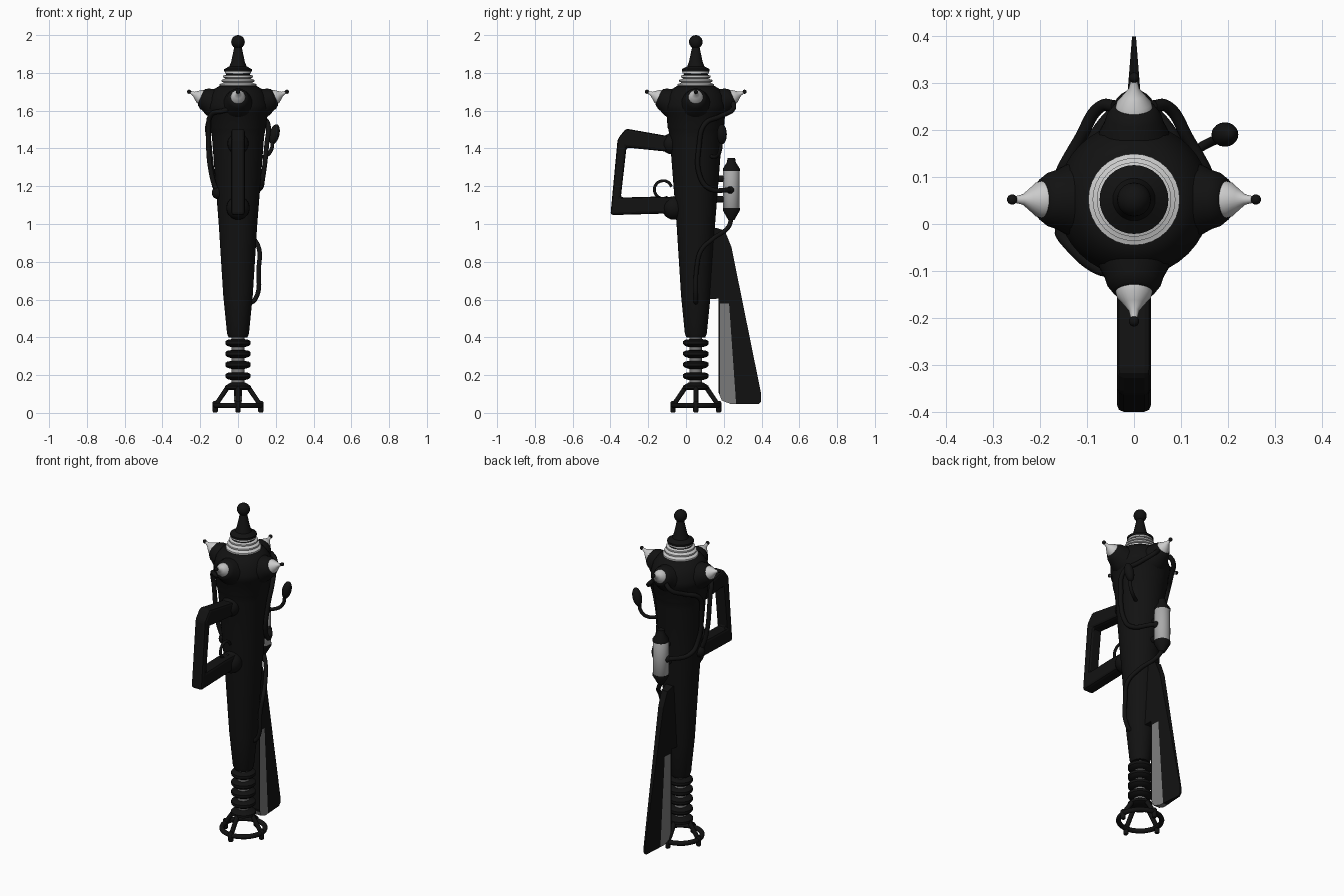
import bpy, bmesh, math
from mathutils import Vector, Matrix

cube = bpy.data.objects.get("Cube")
if cube:
    bpy.data.objects.remove(cube)

AXIS_Y = 0.052


def material(name, value):
    m = bpy.data.materials.new(name)
    m.use_nodes = True
    col = (value, value, value, 1)
    m.diffuse_color = col
    m.node_tree.nodes["Principled BSDF"].inputs["Base Color"].default_value = col
    return m


BLACK = material("black metal", 0.006)
WHITE = material("white enamel", 0.6)
SILVER = material("silver", 0.4)
GREY = material("grey", 0.2)


def finish(name, bm, mats, smooth=True):
    bmesh.ops.recalc_face_normals(bm, faces=bm.faces)
    me = bpy.data.meshes.new(name)
    bm.to_mesh(me)
    bm.free()
    ob = bpy.data.objects.new(name, me)
    bpy.context.collection.objects.link(ob)
    for m in mats:
        me.materials.append(m)
    if smooth:
        bpy.ops.object.select_all(action='DESELECT')
        ob.select_set(True)
        bpy.context.view_layer.objects.active = ob
        bpy.ops.object.shade_smooth_by_angle(angle=math.radians(40))
    return ob


def lathe(name, profile, mat=BLACK, loc=(0, AXIS_Y, 0), rot=None, steps=32):
    """Spin (radius, height) points about the local z axis."""
    bm = bmesh.new()
    pts = [(0, profile[0][1])] + list(profile) + [(0, profile[-1][1])]
    vs = [bm.verts.new((r, 0, z)) for r, z in pts]
    es = [bm.edges.new(p) for p in zip(vs, vs[1:])]
    bmesh.ops.spin(bm, geom=vs + es, cent=(0, 0, 0), axis=(0, 0, 1),
                   angle=math.tau, steps=steps)
    bmesh.ops.remove_doubles(bm, verts=bm.verts, dist=1e-5)
    bmesh.ops.dissolve_degenerate(bm, edges=bm.edges, dist=1e-5)
    ob = finish(name, bm, [mat])
    ob.matrix_world = Matrix.Translation(loc) @ (rot or Matrix())
    return ob


def ball(name, loc, r, mat=BLACK, scale=(1, 1, 1), rot=None):
    bm = bmesh.new()
    bmesh.ops.create_uvsphere(bm, u_segments=20, v_segments=12, radius=r)
    bmesh.ops.scale(bm, vec=scale, verts=bm.verts)
    ob = finish(name, bm, [mat])
    ob.matrix_world = Matrix.Translation(loc) @ (rot or Matrix())
    return ob


def tube(name, pts, r, mat=BLACK, cyclic=False):
    cu = bpy.data.curves.new(name, 'CURVE')
    cu.dimensions = '3D'
    cu.bevel_depth = r
    cu.bevel_resolution = 3
    cu.resolution_u = 8
    cu.use_fill_caps = True
    sp = cu.splines.new('BEZIER')
    sp.bezier_points.add(len(pts) - 1)
    for b, p in zip(sp.bezier_points, pts):
        b.co = p
        b.handle_left_type = b.handle_right_type = 'AUTO'
    sp.use_cyclic_u = cyclic
    cu.materials.append(mat)
    ob = bpy.data.objects.new(name, cu)
    bpy.context.collection.objects.link(ob)
    return ob


def prism(outline, half):
    """Solid from a (y, z) outline; half(y) gives the half thickness in x."""
    bm = bmesh.new()
    sides = [[bm.verts.new((s * half(y), y, z)) for y, z in outline] for s in (-1, 1)]
    for side in sides:
        bm.faces.new(side)
    a, b = sides
    for i in range(len(a)):
        bm.faces.new((a[i - 1], a[i], b[i], b[i - 1]))
    return bm


def circle(r, z, n=12):
    return [(r * math.cos(i * math.tau / n), AXIS_Y + r * math.sin(i * math.tau / n), z)
            for i in range(n)]


# Main body and shoulder
lathe("body", [(0.05, 0.40), (0.058, 0.42), (0.078, 0.62), (0.102, 1.0), (0.118, 1.2),
               (0.138, 1.46), (0.145, 1.5), (0.149, 1.51), (0.156, 1.59), (0.163, 1.6),
               (0.163, 1.63), (0.15, 1.68), (0.125, 1.715), (0.1, 1.73)], steps=40)

# White ribbed neck
ribs = []
for i in range(4):
    r, z = 0.097 - 0.009 * i, 1.728 + i * 0.022
    ribs += [(r - 0.012, z), (r, z + 0.004), (r, z + 0.013), (r - 0.014, z + 0.017)]
lathe("ribbed_neck", ribs, WHITE)
lathe("neck_core", [(0.078, 1.72), (0.06, 1.81)])

# Top cap, spire and ball
lathe("spire", [(0.06, 1.803), (0.073, 1.808), (0.073, 1.82), (0.045, 1.835),
                (0.036, 1.86), (0.02, 1.935), (0.015, 1.95)])
ball("spire_ball", (0, AXIS_Y, 1.964), 0.036)

# Four pods with white nozzles and ball tips, tilted upward
for i, label in enumerate(("left", "back", "right", "front")):
    rot = Matrix.Rotation(i * math.pi / 2, 4, 'Z') @ Matrix.Rotation(math.radians(66), 4, 'Y')
    at = (0, AXIS_Y, 1.585)
    lathe(label + "_pod", [(0.085, 0.08), (0.083, 0.12), (0.074, 0.155), (0.064, 0.175),
                           (0.058, 0.195), (0.046, 0.212), (0.036, 0.216)], BLACK, at, rot)
    lathe(label + "_nozzle", [(0.04, 0.21), (0.037, 0.224), (0.022, 0.243),
                              (0.011, 0.258), (0.007, 0.277)], WHITE, at, rot, 24)
    ball(label + "_tip", Vector(at) + rot @ Vector((0, 0, 0.283)), 0.011)

# Muzzle core with cooling discs
lathe("muzzle_core", [(0.034, 0.13), (0.034, 0.42)], GREY)
for i, z in enumerate((0.195, 0.255, 0.312, 0.37)):
    lathe("cooling_disc_%d" % (i + 1), [(0.036, z - 0.022), (0.058, z - 0.015),
          (0.067, z - 0.006), (0.067, z + 0.01), (0.055, z + 0.017), (0.036, z + 0.02)])
lathe("muzzle_plate", [(0.05, 0.12), (0.068, 0.128), (0.068, 0.143), (0.04, 0.16)])

# Base ring with four struts and feet
tube("base_ring", circle(0.118, 0.04), 0.014, cyclic=True)
for i in range(4):
    a = i * math.pi / 2
    d = Vector((math.cos(a), math.sin(a), 0))
    c = Vector((0, AXIS_Y, 0))
    tube("strut_%d" % (i + 1), [c + d * 0.055 + Vector((0, 0, 0.135)),
                                c + d * 0.116 + Vector((0, 0, 0.045))], 0.013)
    lathe("foot_%d" % (i + 1), [(0.01, 0.003), (0.014, 0.008), (0.014, 0.055), (0.008, 0.063)],
          loc=c + d * 0.121, steps=12)

# Open grip frame
frame = [(-0.03, 1.385), (-0.12, 1.385), (-0.315, 1.405), (-0.345, 1.14), (-0.16, 1.145),
         (-0.03, 1.14), (-0.03, 1.05), (-0.12, 1.055), (-0.40, 1.047), (-0.362, 1.45),
         (-0.318, 1.505), (-0.12, 1.47), (-0.03, 1.46)]
grip = finish("grip", prism(frame, lambda y: 0.036), [BLACK], smooth=False)
bev = grip.modifiers.new("rounded_edges", 'BEVEL')
bev.width = 0.014
bev.segments = 2
ball("upper_grip_joint", (0, -0.075, 1.425), 0.056)
ball("lower_grip_joint", (0, -0.065, 1.085), 0.062)

# Trigger hook
tube("trigger", [(0, -0.12 + 0.047 * math.cos(a), 1.182 + 0.047 * math.sin(a))
                 for a in [math.radians(20 + 40 * k) for k in range(8)]], 0.008)

# Tapered stock fin with grey inner panel
fin_outline = [(0.10, 0.60), (0.172, 0.605), (0.172, 0.11), (0.19, 0.065), (0.235, 0.048),
               (0.385, 0.046), (0.398, 0.06), (0.398, 0.10), (0.24, 0.88), (0.205, 0.965),
               (0.16, 0.98), (0.10, 0.97)]
bm = prism(fin_outline, lambda y: 0.036 - 0.08 * y)
slope = Vector((0, 1, 0.07)).normalized()
cuts = [(Vector((0, 0.2, 0.58)), Vector((0, 0, 1))), (Vector((0, 0.228, 0.58)), slope),
        (Vector((0, 0.18, 0.3)), Vector((0, 1, 0)))]
for co, no in cuts:
    bmesh.ops.bisect_plane(bm, geom=bm.verts[:] + bm.edges[:] + bm.faces[:],
                           plane_co=co, plane_no=no)
for f in bm.faces:
    c = f.calc_center_median()
    inside = c.z < 0.58 and (c - cuts[1][0]).dot(slope) < 0 and c.y > 0.18
    f.material_index = 1 if inside else 0
finish("stock_fin", bm, [BLACK, GREY], smooth=False)

# Canister on the back
can = (0, 0.24, 0)
lathe("canister", [(0.04, 1.075), (0.044, 1.08), (0.044, 1.285), (0.04, 1.29)], SILVER, can)
lathe("canister_cap", [(0.045, 1.28), (0.045, 1.293), (0.024, 1.325), (0.02, 1.35)],
      loc=can)
lathe("canister_base", [(0.015, 1.02), (0.024, 1.035), (0.045, 1.072), (0.045, 1.085)],
      loc=can)
for z in (1.13, 1.24):
    tube("canister_bracket", [(0, 0.12, z), (0, 0.21, z)], 0.018)

# Hose from the canister to the lower body
tube("hose", [(0, 0.24, 1.03), (0.025, 0.225, 0.985), (0.085, 0.14, 0.92), (0.113, 0.08, 0.86),
              (0.11, 0.057, 0.77), (0.09, 0.052, 0.6), (0.06, 0.052, 0.58)], 0.012)

# Pipes from the rear pod down the sides to the canister
for label, s in (("left", 1), ("right", -1)):
    tube(label + "_pipe", [(s * 0.04, 0.25, 1.64), (s * 0.07, 0.25, 1.61),
                           (s * 0.115, 0.18, 1.57), (s * 0.158, 0.1, 1.53),
                           (s * 0.152, 0.07, 1.42), (s * 0.132, 0.075, 1.25),
                           (s * 0.118, 0.12, 1.19), (s * 0.05, 0.23, 1.18),
                           (s * 0.02, 0.25, 1.18)], 0.013)
    ball(label + "_pipe_clamp", (s * 0.038, 0.235, 1.18), 0.02)

# Front pipe on the right flank
tube("front_pipe", [(-0.04, -0.10, 1.61), (-0.075, -0.095, 1.6), (-0.145, -0.035, 1.575),
                    (-0.155, -0.01, 1.5), (-0.135, 0.01, 1.24), (-0.10, 0.02, 1.15)], 0.013)
ball("pipe_socket", (-0.105, 0.025, 1.165), 0.034)

# Side lever with knob
tube("lever", [(0.08, 0.12, 1.36), (0.145, 0.165, 1.36), (0.175, 0.18, 1.39),
               (0.183, 0.186, 1.45)], 0.01)
ball("lever_knob", (0.193, 0.19, 1.475), 0.026, scale=(1, 1, 2.1),
     rot=Matrix.Rotation(math.radians(14), 4, 'Y'))
